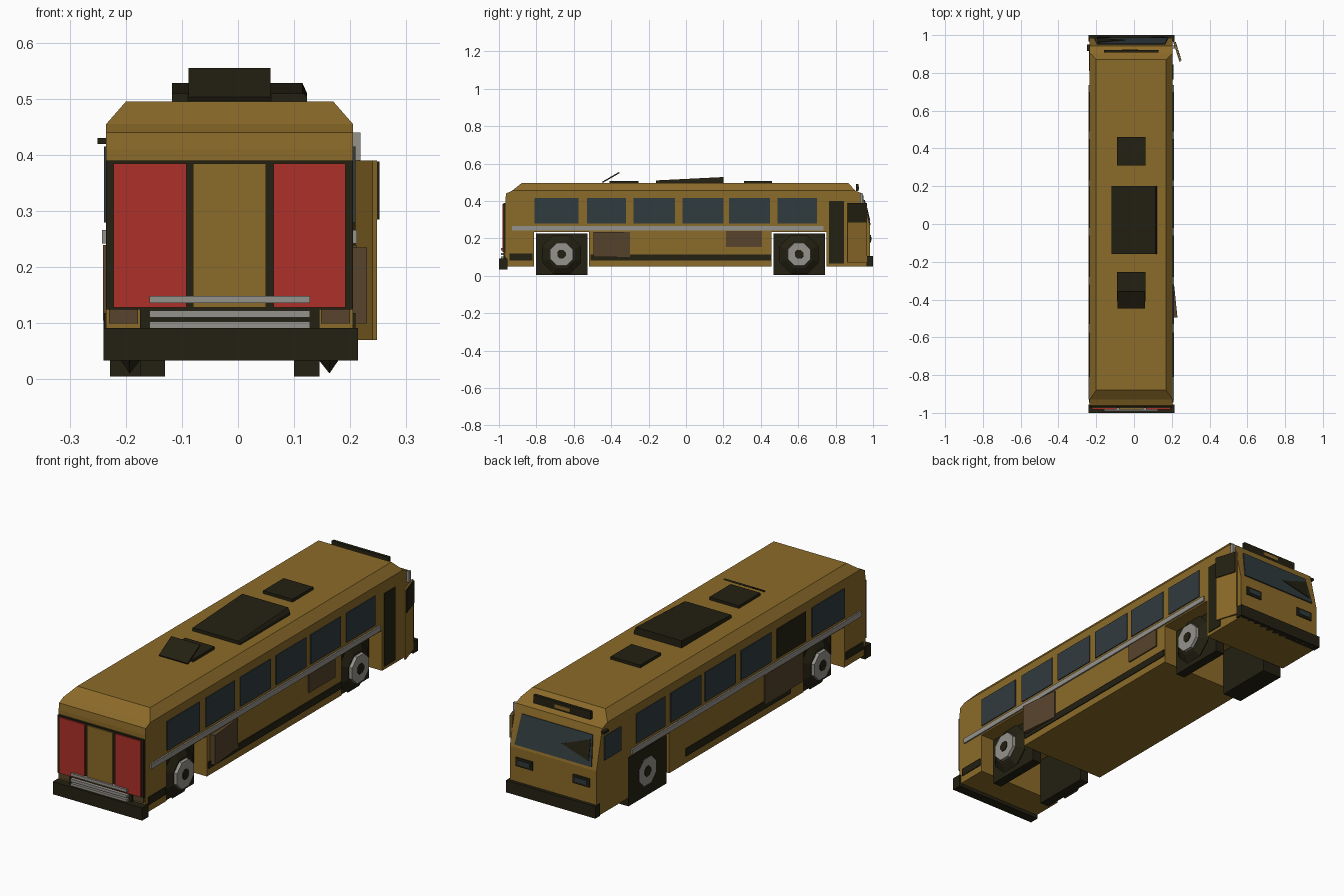
import bpy, bmesh, math
from mathutils import Vector

if "Cube" in bpy.data.objects:
    bpy.data.objects.remove(bpy.data.objects["Cube"])


def material(name, rgb):
    m = bpy.data.materials.new(name)
    m.diffuse_color = (*rgb, 1)
    m.use_nodes = True
    m.node_tree.nodes["Principled BSDF"].inputs["Base Color"].default_value = m.diffuse_color
    return m


MUSTARD = material("mustard paint", (0.26, 0.145, 0.022))
DARK = material("dark rubber", (0.017, 0.015, 0.006))
GLASS = material("slate glass", (0.03, 0.043, 0.048))
RED = material("red panel", (0.42, 0.03, 0.022))
GREY = material("grey metal", (0.30, 0.29, 0.26))
BROWN = material("brown hatch", (0.095, 0.056, 0.025))

CX = -0.015          # centre line of the body
XL, XR = -0.235, 0.205


def mesh_object(name, verts, faces, mat):
    me = bpy.data.meshes.new(name)
    me.from_pydata(verts, [], faces)
    bm = bmesh.new()
    bm.from_mesh(me)
    if len(faces) > 1:
        bmesh.ops.recalc_face_normals(bm, faces=bm.faces)
    bm.to_mesh(me)
    bm.free()
    me.materials.append(mat)
    ob = bpy.data.objects.new(name, me)
    bpy.context.collection.objects.link(ob)
    return ob


def loft(name, rings, mat):
    """Closed solid through rings of equal length."""
    n = len(rings[0])
    verts = [p for r in rings for p in r]
    faces = [tuple(range(n)), tuple(range(len(verts) - n, len(verts)))]
    for k in range(len(rings) - 1):
        for i in range(n):
            j = (i + 1) % n
            faces.append((k * n + i, k * n + j, k * n + n + j, k * n + n + i))
    return mesh_object(name, verts, faces, mat)


def rect(x0, x1, y0, y1, z):
    return [(x0, y0, z), (x1, y0, z), (x1, y1, z), (x0, y1, z)]


def box(name, x, y, z, mat):
    return loft(name, [rect(*x, *y, z[0]), rect(*x, *y, z[1])], mat)


def plate(name, pts, thick, mat):
    """Flat polygon thickened along its normal."""
    p = [Vector(q) for q in pts]
    n = (p[1] - p[0]).cross(p[2] - p[0]).normalized() * thick
    return loft(name, [p, [q + n for q in p]], mat)


# Body shell: rectangles stacked upward, roof edges sloping in
body = loft("body", [
    rect(XL, XR, -0.965, 0.985, 0.05),
    rect(XL, XR, -0.965, 0.985, 0.26),
    rect(XL, XR, -0.965, 0.95, 0.41),
    rect(XL, XR, -0.962, 0.942, 0.44),
    rect(XL, XR, -0.93, 0.905, 0.455),
    rect(-0.2, 0.17, -0.88, 0.87, 0.495)], MUSTARD)

# Wheel openings run right through the body
AXLES = {"rear": -0.665, "front": 0.605}
for label, y in AXLES.items():
    cut = box(label + "_arch_cutter", (-0.4, 0.4), (y - 0.147, y + 0.147), (-0.1, 0.235), MUSTARD)
    cut.hide_render = True
    cut.hide_set(True)
    mod = body.modifiers.new(label + " arch", "BOOLEAN")
    mod.operation = "DIFFERENCE"
    mod.solver = "EXACT"
    mod.object = cut


def ring(x, y, z, r, n=8):
    return [(x, y + r * math.cos((i + 0.5) * math.tau / n),
             z + r * math.sin((i + 0.5) * math.tau / n)) for i in range(n)]


# Wheels: square block, faceted tyre, grey hub with dark centre
for label, y in AXLES.items():
    for side, s in (("right", 1), ("left", -1)):
        tag = label + "_" + side
        outer = 0.213 if tag == "front_left" else 0.16
        xs = sorted((CX + s * 0.115, CX + s * outer))
        box(tag + "_wheel_block", xs, (y - 0.138, y + 0.138), (0.005, 0.225), DARK)
        loft(tag + "_tyre", [ring(CX + s * a, y, 0.115, r) for a, r in
                             ((0.15, 0.075), (0.178, 0.113), (0.2, 0.078))], DARK)
        loft(tag + "_hub", [ring(CX + s * a, y, 0.115, r) for a, r in
                            ((0.19, 0.069), (0.214, 0.066))], GREY)
        loft(tag + "_hub_centre", [ring(CX + s * a, y, 0.115, r) for a, r in
                                   ((0.21, 0.026), (0.217, 0.024))], DARK)


def side_panel(name, s, y, z, mat, t=0.004):
    face = XR if s > 0 else XL
    return box(name, sorted((face - s * 0.002, face + s * t)), y, z, mat)


# Side windows, trim strips and skirts
WINDOWS = [(-0.81, -0.575), (-0.53, -0.32), (-0.28, -0.06),
           (-0.02, 0.20), (0.23, 0.45), (0.49, 0.70)]
for side, s in (("right", 1), ("left", -1)):
    for i, y in enumerate(WINDOWS):
        dark = s < 0 and i == 1
        side_panel(f"{side}_window_{i + 1}", s, y, (0.28, 0.415), DARK if dark else GLASS)
    side_panel(side + "_trim_strip", s, (-0.93, 0.735), (0.242, 0.266), GREY, 0.007)
    side_panel(side + "_rear_skirt", s, (-0.945, -0.82), (0.083, 0.118), DARK)
side_panel("right_skirt", 1, (-0.51, 0.455), (0.083, 0.115), DARK)
side_panel("left_skirt", -1, (-0.42, 0.34), (0.083, 0.118), DARK)
side_panel("right_flush_hatch", 1, (0.215, 0.405), (0.155, 0.24), BROWN, 0.006)
side_panel("left_hatch", -1, (-0.5, -0.23), (0.105, 0.24), BROWN, 0.006)
side_panel("driver_window", -1, (0.81, 0.93), (0.29, 0.4), GLASS)

# Right hatch, hinged slightly open
loft("right_open_hatch", [[(0.2, -0.30, z), (0.21, -0.30, z), (0.23, -0.495, z), (0.2, -0.495, z)]
                          for z in (0.1, 0.235)], BROWN)

# Doorway and open door leaf
side_panel("doorway", 1, (0.765, 0.845), (0.065, 0.4), DARK)
plate("door", [(0.207, 0.965, 0.07), (0.24, 0.86, 0.07), (0.24, 0.86, 0.39), (0.207, 0.965, 0.39)],
      -0.008, MUSTARD)
plate("door_window", [(0.217, 0.963, 0.285), (0.248, 0.865, 0.285),
                      (0.248, 0.865, 0.388), (0.217, 0.963, 0.388)], -0.004, DARK)
box("right_mirror_bracket", (0.205, 0.218), (0.93, 0.945), (0.39, 0.44), GREY)
box("left_mirror", (-0.25, -0.233), (0.915, 0.95), (0.42, 0.43), DARK)

# Rear end: dark frame, red side panels, centre panel
box("rear_frame", (-0.234, 0.204), (-0.975, -0.96), (0.125, 0.39), DARK)
for name, x, mat in (("rear_red_left", (-0.222, -0.092), RED),
                     ("rear_red_right", (0.063, 0.192), RED),
                     ("rear_centre", (-0.08, 0.05), MUSTARD)):
    box(name, x, (-0.981, -0.97), (0.128, 0.385), mat)
box("rear_grille", (-0.175, 0.145), (-0.975, -0.96), (0.085, 0.13), DARK)
for i, z in enumerate((0.09, 0.11, 0.136)):
    box(f"rear_bar_{i + 1}", (-0.158, 0.128), (-0.99, -0.97), (z, z + 0.013), GREY)
for i, x in enumerate(((-0.23, -0.178), (0.148, 0.2))):
    box(f"rear_corner_{i + 1}", x, (-0.972, -0.96), (0.1, 0.128), BROWN)
box("rear_bumper", (-0.24, 0.214), (-1.0, -0.955), (0.034, 0.092), DARK)

# Front end: bumper, sloping windscreen, headlights, sign
box("front_bumper", (-0.24, 0.214), (0.965, 1.0), (0.05, 0.105), DARK)


def on_front(x, z, off):
    """Point on the sloping upper front face, pushed outward."""
    return (x, 0.985 - (z - 0.26) * 0.2333 + off, z)


plate("windscreen", [on_front(x, z, 0.0) for x, z in
                     ((0.18, 0.272), (-0.21, 0.272), (-0.195, 0.405), (0.165, 0.405))], 0.005, GLASS)
plate("windscreen_shade", [on_front(x, z, 0.005) for x, z in
                           ((-0.05, 0.335), (-0.195, 0.295), (-0.19, 0.385))], 0.003, DARK)
for i, s in enumerate((1, -1)):
    x = CX + s * 0.145
    box(f"headlight_frame_{i + 1}", (x - 0.042, x + 0.042), (0.98, 0.99), (0.178, 0.218), DARK)
    box(f"headlight_{i + 1}", (x - 0.03, x + 0.03), (0.985, 0.993), (0.188, 0.208), GLASS)
box("destination_sign", (-0.16, 0.13), (0.908, 0.922), (0.453, 0.49), DARK)
box("sign_label", (-0.06, 0.02), (0.92, 0.926), (0.462, 0.478), MUSTARD)

# Roof equipment
box("front_roof_hatch", (-0.09, 0.06), (0.31, 0.46), (0.49, 0.508), DARK)
box("rear_roof_hatch", (-0.09, 0.06), (-0.41, -0.255), (0.49, 0.508), DARK)
plate("rear_hatch_lid", [(-0.088, -0.445, 0.497), (0.058, -0.445, 0.497),
                         (0.058, -0.355, 0.549), (-0.088, -0.355, 0.549)], 0.007, DARK)
loft("cooling_unit", [[(x, -0.16, 0.49), (x, 0.2, 0.49), (x, 0.2, z1), (x, -0.16, z0)]
                      for x, z0, z1 in ((-0.118, 0.51, 0.528), (0.115, 0.51, 0.528),
                                        (0.123, 0.505, 0.51))], DARK)
